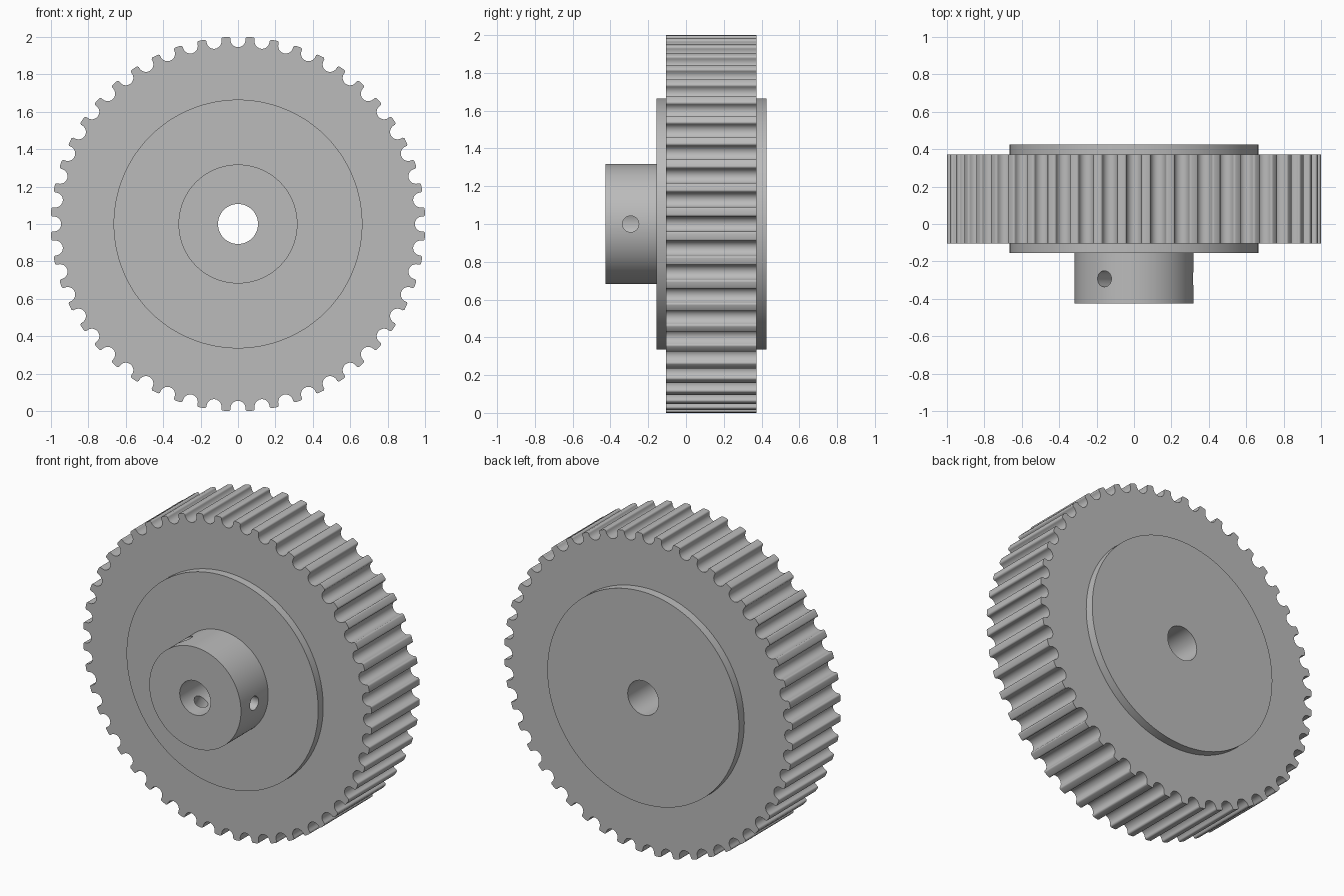
import bpy, bmesh
from math import sin, cos, pi
from mathutils import Matrix, Vector

TEETH = 48
SEGMENTS = 144
BORE, HUB, FLANGE = 0.107, 0.318, 0.665
Y_HUB, Y_FLANGE, Y_RIM = -0.425, -0.155, -0.105      # front planes
Y_RIM_BACK, Y_FLANGE_BACK = 0.372, 0.425             # back planes
AXIS_HEIGHT = 1.0

cube = bpy.data.objects.get("Cube")
if cube:
    bpy.data.objects.remove(cube, do_unlink=True)

metal = bpy.data.materials.new("grey metal")
metal.use_nodes = True
metal.diffuse_color = (0.5, 0.5, 0.5, 1)
metal.node_tree.nodes["Principled BSDF"].inputs["Base Color"].default_value = (0.5, 0.5, 0.5, 1)


def circle(radius, count=SEGMENTS):
    return [Vector((radius * cos(2 * pi * i / count), radius * sin(2 * pi * i / count)))
            for i in range(count)]


def arc(cx, cy, radius, start, end, steps):
    angles = [start + (end - start) * i / steps for i in range(steps + 1)]
    return [Vector((cx + radius * cos(a), cy + radius * sin(a))) for a in angles]


def tooth_outline():
    """Round-bottomed grooves with rounded tooth corners, counter-clockwise."""
    groove, fillet = 0.04, 0.011
    half = arc(0, 0.985, groove, -pi / 2, 0, 6)
    half += arc(groove + fillet, 1 - fillet, fillet, pi, pi / 2, 4)
    mirrored = [Vector((-p.x, p.y)) for p in half[1:]]
    notch = list(reversed(half)) + mirrored
    outline = []
    for i in range(TEETH):
        turn = Matrix.Rotation(2 * pi * i / TEETH, 2)
        outline += [turn @ p for p in notch]
    return outline


def loft(name, sections, closed=False):
    """Join equal-length outlines, each given as (outline, y)."""
    bm = bmesh.new()
    loops = [[bm.verts.new((p.x, y, p.y)) for p in outline] for outline, y in sections]
    pairs = list(zip(loops, loops[1:]))
    if closed:
        pairs.append((loops[-1], loops[0]))
    for a, b in pairs:
        n = len(a)
        for i in range(n):
            j = (i + 1) % n
            bm.faces.new((a[i], b[i], b[j], a[j]))
    mesh = bpy.data.meshes.new(name)
    bm.to_mesh(mesh)
    bm.free()
    mesh.materials.append(metal)
    obj = bpy.data.objects.new(name, mesh)
    obj.location.z = AXIS_HEIGHT
    bpy.context.collection.objects.link(obj)
    return obj


def activate(obj):
    bpy.ops.object.select_all(action='DESELECT')
    obj.select_set(True)
    bpy.context.view_layer.objects.active = obj


# Toothed rim
teeth = tooth_outline()
rim_inner = [p.normalized() * (FLANGE - 0.005) for p in teeth]
rim = loft("toothed_rim", [(rim_inner, Y_RIM), (teeth, Y_RIM),
                           (teeth, Y_RIM_BACK), (rim_inner, Y_RIM_BACK)])

# Raised flanges, the back one carrying the through bore
front_flange = loft("front_flange", [(circle(HUB - 0.008), Y_FLANGE),
                                     (circle(FLANGE), Y_FLANGE), (circle(FLANGE), Y_RIM)])
back_flange = loft("back_flange_and_bore", [(circle(FLANGE), Y_RIM_BACK),
                                            (circle(FLANGE), Y_FLANGE_BACK),
                                            (circle(BORE), Y_FLANGE_BACK),
                                            (circle(BORE), Y_FLANGE)])

# Hub
hub = loft("hub", [(circle(BORE), Y_HUB), (circle(HUB), Y_HUB),
                   (circle(HUB), Y_FLANGE), (circle(BORE), Y_FLANGE)], closed=True)

# Three radial set screw holes through the hub wall
for k in range(3):
    angle = 2 * pi * k / 3
    direction = Vector((cos(angle), 0, sin(angle)))
    bpy.ops.mesh.primitive_cylinder_add(vertices=32, radius=0.043, depth=0.4)
    cutter = bpy.context.object
    cutter.name = "screw_hole_cutter"
    cutter.hide_render = True
    cutter.data.materials.append(metal)
    cutter.rotation_euler = direction.to_track_quat('Z', 'Y').to_euler()
    cutter.location = direction * 0.25 + Vector((0, -0.293, AXIS_HEIGHT))
    activate(hub)
    cut = hub.modifiers.new("screw_hole", 'BOOLEAN')
    cut.operation = 'DIFFERENCE'
    cut.solver = 'EXACT'
    cut.object = cutter
    bpy.ops.object.modifier_apply(modifier=cut.name)
    bpy.data.objects.remove(cutter, do_unlink=True)

# Drop the hidden hub face against the flange
bm = bmesh.new()
bm.from_mesh(hub.data)
hidden = [f for f in bm.faces if all(abs(v.co.y - Y_FLANGE) < 0.001 for v in f.verts)]
bmesh.ops.delete(bm, geom=hidden, context='FACES')
bm.to_mesh(hub.data)
bm.free()

for part in (rim, front_flange, back_flange, hub):
    activate(part)
    bpy.ops.object.shade_smooth_by_angle(angle=pi / 5)
